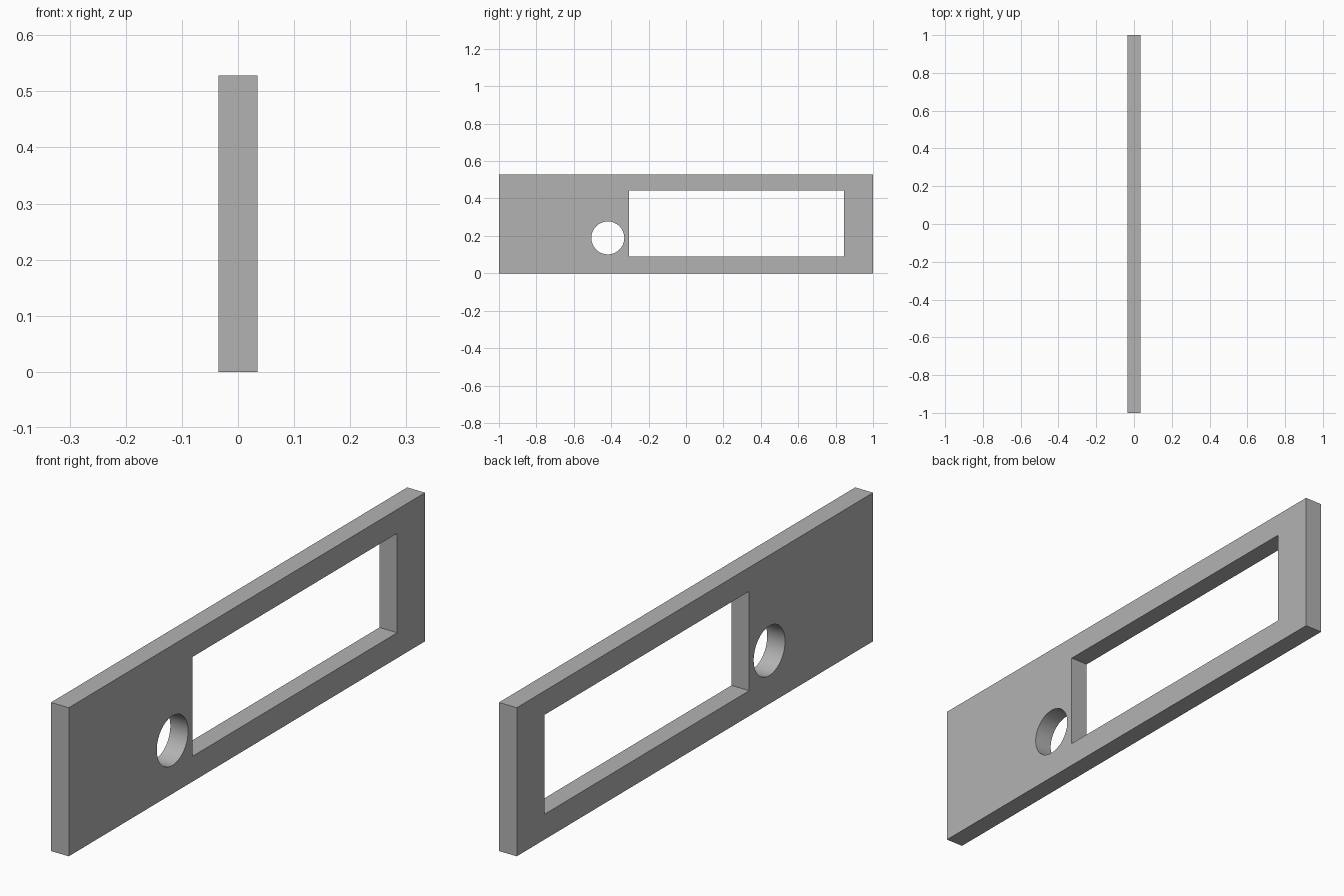
import bpy
import math

cube = bpy.data.objects.get("Cube")
if cube:
    bpy.data.objects.remove(cube, do_unlink=True)

THICKNESS = 0.07
HEIGHT = 0.528

grey = bpy.data.materials.new("plain_grey")
grey.use_nodes = True
colour = (0.45, 0.45, 0.45, 1)
grey.diffuse_color = colour
grey.node_tree.nodes["Principled BSDF"].inputs["Base Color"].default_value = colour


def block(name, y0, y1, z0, z1, depth):
    """Box centred on x = 0, given by its extents in y and z."""
    bpy.ops.mesh.primitive_cube_add(size=1, location=(0, (y0 + y1) / 2, (z0 + z1) / 2))
    obj = bpy.context.object
    obj.name = name
    obj.scale = (depth, y1 - y0, z1 - z0)
    bpy.ops.object.transform_apply(location=True, rotation=True, scale=True)
    obj.data.materials.append(grey)
    return obj


def cut(target, cutter):
    """Subtract the cutter from the target, then discard it."""
    cutter.hide_render = True
    mod = target.modifiers.new(cutter.name, "BOOLEAN")
    mod.operation = "DIFFERENCE"
    mod.solver = "EXACT"
    mod.object = cutter
    bpy.context.view_layer.objects.active = target
    bpy.ops.object.modifier_apply(modifier=mod.name)
    bpy.data.objects.remove(cutter, do_unlink=True)


# Upright plate
plate = block("face_plate", -1, 1, 0, HEIGHT, THICKNESS)

# Long rectangular window
cut(plate, block("window_cutter", -0.305, 0.844, 0.09, 0.443, THICKNESS * 3))

# Round hole beside the window
bpy.ops.mesh.primitive_cylinder_add(
    vertices=64, radius=0.088, depth=THICKNESS * 3,
    location=(0, -0.418, 0.189), rotation=(0, math.pi / 2, 0))
hole = bpy.context.object
hole.name = "hole_cutter"
hole.data.materials.append(grey)
cut(plate, hole)

# Smooth hole wall with crisp rims and corners
bpy.ops.object.select_all(action="DESELECT")
plate.select_set(True)
bpy.context.view_layer.objects.active = plate
bpy.ops.object.shade_smooth_by_angle(angle=math.radians(30))
